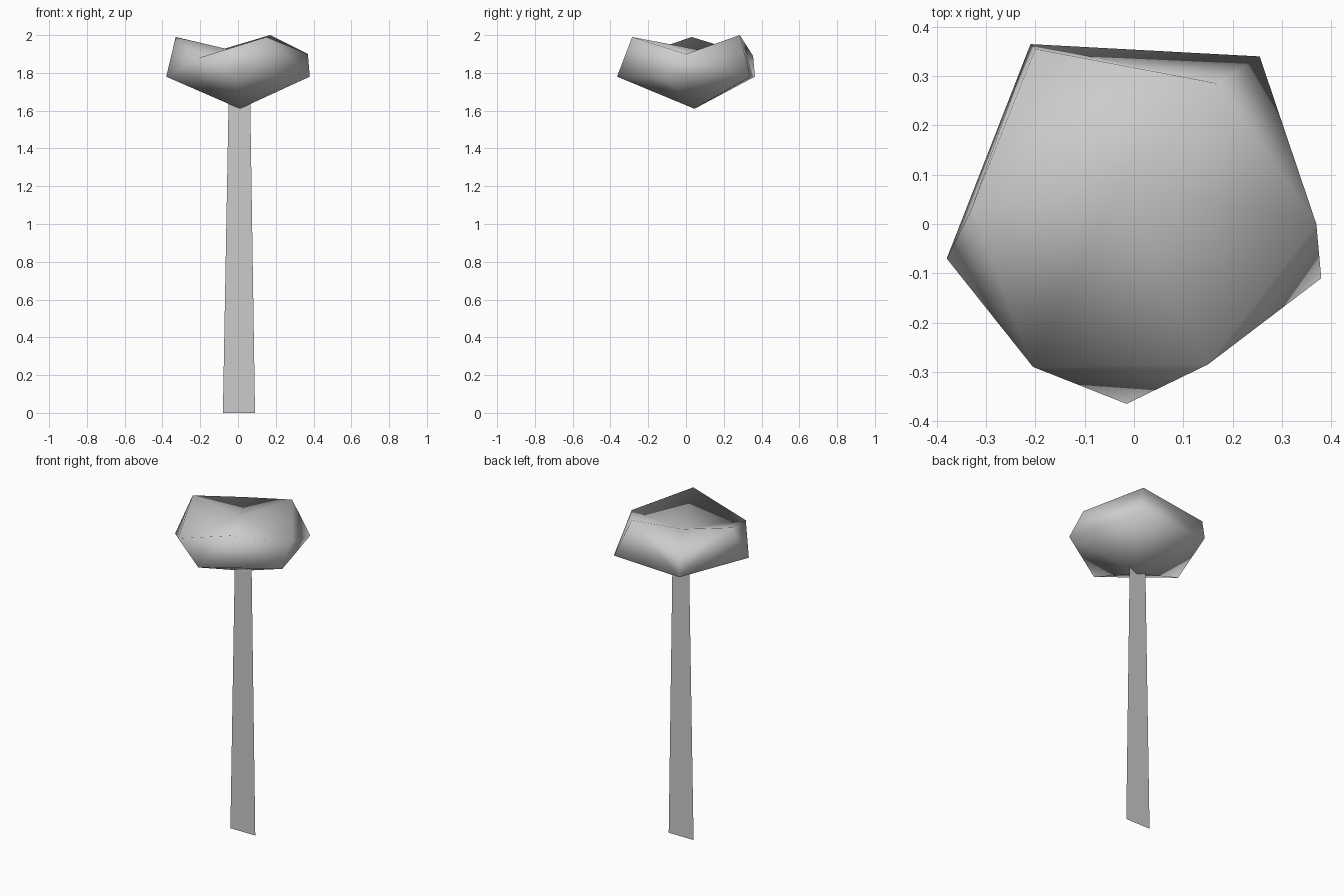
import bpy
import bmesh

default_cube = bpy.data.objects.get("Cube")
if default_cube:
    bpy.data.objects.remove(default_cube, do_unlink=True)


def make_material(name, colour):
    material = bpy.data.materials.new(name)
    material.use_nodes = True
    material.diffuse_color = colour
    material.node_tree.nodes["Principled BSDF"].inputs["Base Color"].default_value = colour
    return material


def make_object(name, mesh_builder, material):
    mesh = bmesh.new()
    mesh_builder(mesh)
    data = bpy.data.meshes.new(name)
    mesh.to_mesh(data)
    mesh.free()
    data.materials.append(material)
    created = bpy.data.objects.new(name, data)
    bpy.context.collection.objects.link(created)
    return created


# Five-sided bowl whose rim rises and falls around a sunken crown
def build_blossom(mesh):
    def ring(points):
        return [mesh.verts.new(point) for point in points]

    base, crown = ring([(0.01, 0.045, 1.61), (-0.03, 0.08, 1.92)])
    belly = ring([(x, y, 1.78) for x, y in (
        (0.38, -0.11), (0.255, 0.34), (-0.21, 0.365), (-0.38, -0.07), (-0.015, -0.365))])
    right, back_right, back, left, front = belly
    rim = ring([(0.37, 0.0, 1.9), (0.17, 0.285, 2.0), (-0.2, 0.355, 1.89),
                (-0.33, 0.03, 1.99), (-0.205, -0.29, 1.88), (0.15, -0.285, 1.99)])
    dip_right, tip_back, dip_back, tip_left, dip_front, tip_front = rim

    # Underside and crown fans
    for hub, loop in ((base, belly), (crown, rim)):
        for i, vertex in enumerate(loop):
            mesh.faces.new((hub, vertex, loop[(i + 1) % len(loop)]))

    # Side wall, weaving between belly and rim
    for corners in (
        (right, back_right, dip_right),
        (back_right, tip_back, dip_right),
        (back_right, back, tip_back),
        (back, dip_back, tip_back),
        (back, tip_left, dip_back),
        (back, left, tip_left),
        (left, dip_front, tip_left),
        (left, front, dip_front),
        (front, tip_front, dip_front),
        (front, right, tip_front),
        (right, dip_right, tip_front),
    ):
        mesh.faces.new(corners)
    bmesh.ops.recalc_face_normals(mesh, faces=mesh.faces[:])
    for face in mesh.faces:
        face.smooth = True


# Flat tapering stem sheet
def build_stem(mesh):
    outline = ((-0.08, 0), (0.09, 0), (0.065, 1.64), (-0.05, 1.64))
    mesh.faces.new([mesh.verts.new((x, 0.04, z)) for x, z in outline])


grey = make_material("plain grey", (0.6, 0.6, 0.6, 1))
make_object("blossom", build_blossom, grey)
make_object("stem", build_stem, grey)
